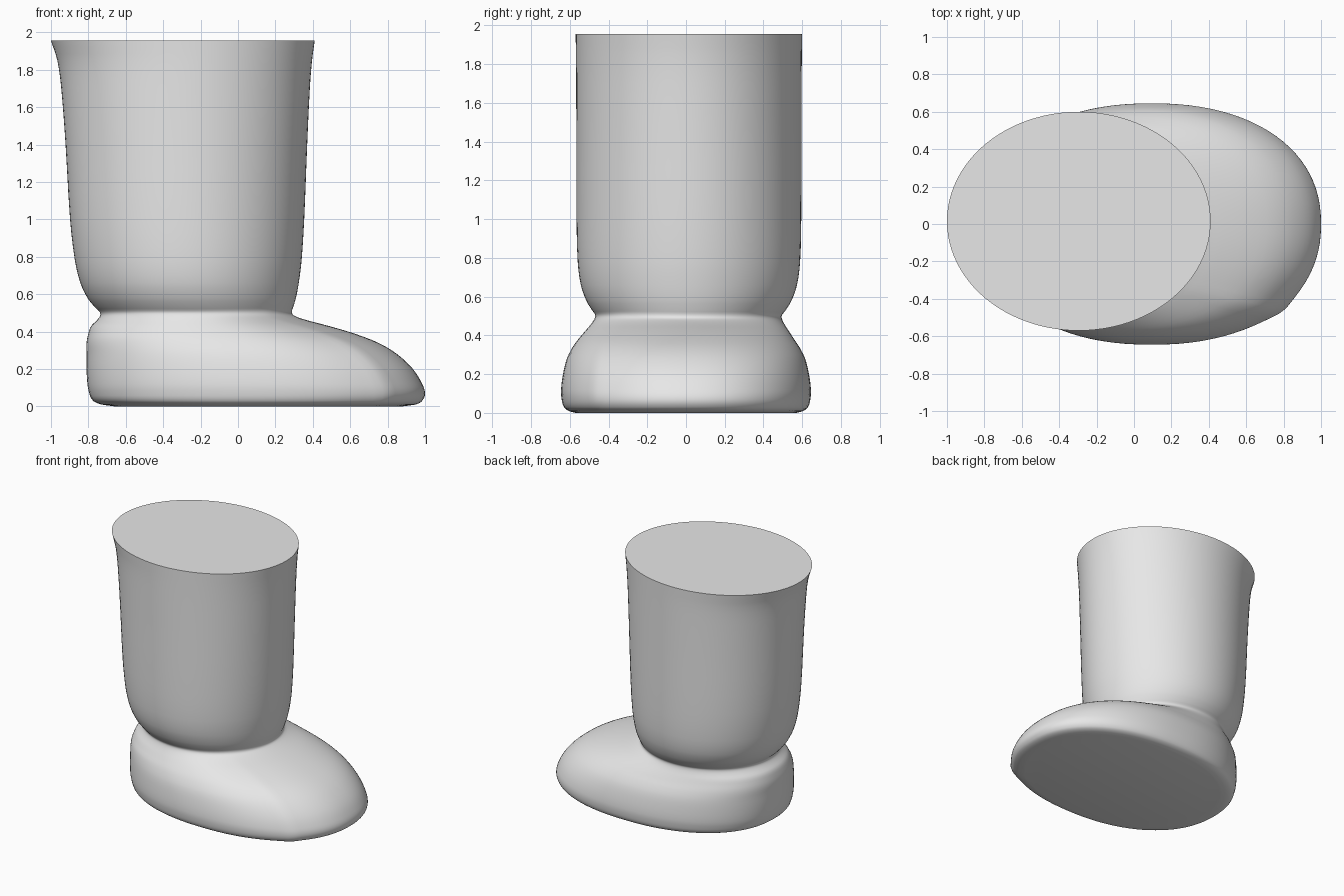
import bpy, bmesh, math

if "Cube" in bpy.data.objects:
    bpy.data.objects.remove(bpy.data.objects["Cube"])

SIDES = 96
STEPS = 3

# Boot cross-sections: height, heel x, toe x, half width
SECTIONS = [
    (0.00, -0.66, 0.88, 0.57),
    (0.01, -0.73, 0.95, 0.605),
    (0.03, -0.775, 0.985, 0.63),
    (0.07, -0.795, 1.00, 0.642),
    (0.12, -0.805, 0.985, 0.645),
    (0.20, -0.81, 0.935, 0.635),
    (0.28, -0.81, 0.85, 0.615),
    (0.34, -0.81, 0.75, 0.585),
    (0.39, -0.80, 0.62, 0.55),
    (0.43, -0.785, 0.485, 0.52),
    (0.46, -0.755, 0.37, 0.498),
    (0.485, -0.737, 0.30, 0.484),
    (0.505, -0.74, 0.288, 0.482),
    (0.53, -0.765, 0.295, 0.50),
    (0.58, -0.805, 0.31, 0.53),
    (0.66, -0.843, 0.325, 0.558),
    (0.78, -0.872, 0.34, 0.574),
    (1.00, -0.898, 0.354, 0.58),
    (1.40, -0.922, 0.37, 0.581),
    (1.70, -0.945, 0.384, 0.582),
    (1.85, -0.966, 0.396, 0.583),
    (1.955, -1.00, 0.41, 0.585),
]


def smooth_sections(rows):
    """Add spline-blended sections between the given ones."""
    out = []
    last = len(rows) - 1
    for i in range(last):
        a, b, c, d = (rows[max(0, min(last, i + k))] for k in (-1, 0, 1, 2))
        for s in range(STEPS):
            t = s / STEPS
            row = []
            for k in range(len(b)):
                # slopes are taken against height to avoid overshoot
                h = c[0] - b[0]
                m0 = (c[k] - a[k]) / (c[0] - a[0]) * h
                m1 = (d[k] - b[k]) / (d[0] - b[0]) * h
                row.append((2*t**3 - 3*t*t + 1) * b[k] + (t**3 - 2*t*t + t) * m0
                           + (3*t*t - 2*t**3) * c[k] + (t**3 - t*t) * m1)
            out.append(row)
    out.append(rows[last])
    return out


def signed_power(v, p):
    return math.copysign(abs(v) ** p, v)


def ring(bm, z, x0, x1, half):
    foot = max(0.0, min(1.0, (0.52 - z) / 0.15))
    power = 1 - 0.1 * foot            # the foot is a little boxier than the shaft
    cx, rx = (x0 + x1) / 2, (x1 - x0) / 2
    cy = 0.015 * (1 - foot)
    verts = []
    for i in range(SIDES):
        a = math.tau * i / SIDES
        # slight ridge running down the outer side of the toe
        off = math.remainder(a + 0.75, math.tau)
        bump = 1 + 0.03 * foot * math.exp(-abs(off) / 0.12)
        verts.append(bm.verts.new((cx + rx * bump * signed_power(math.cos(a), power),
                                   cy + half * bump * signed_power(math.sin(a), power), z)))
    return verts


# Boot: one lofted skin, closed at the sole and the top opening
bm = bmesh.new()
rings = [ring(bm, *row) for row in smooth_sections(SECTIONS)]
for low, high in zip(rings, rings[1:]):
    for i in range(SIDES):
        j = (i + 1) % SIDES
        bm.faces.new((low[i], low[j], high[j], high[i]))
bm.faces.new(list(reversed(rings[0])))
bm.faces.new(rings[-1])
mesh = bpy.data.meshes.new("boot")
bm.to_mesh(mesh)
bm.free()
boot = bpy.data.objects.new("boot", mesh)
bpy.context.collection.objects.link(boot)

# Plain grey material
grey = bpy.data.materials.new("light_grey")
grey.use_nodes = True
colour = (0.8, 0.8, 0.8, 1)
grey.diffuse_color = colour
grey.node_tree.nodes["Principled BSDF"].inputs["Base Color"].default_value = colour
mesh.materials.append(grey)

bpy.ops.object.select_all(action='DESELECT')
boot.select_set(True)
bpy.context.view_layer.objects.active = boot
bpy.ops.object.shade_smooth_by_angle(angle=math.radians(40))
